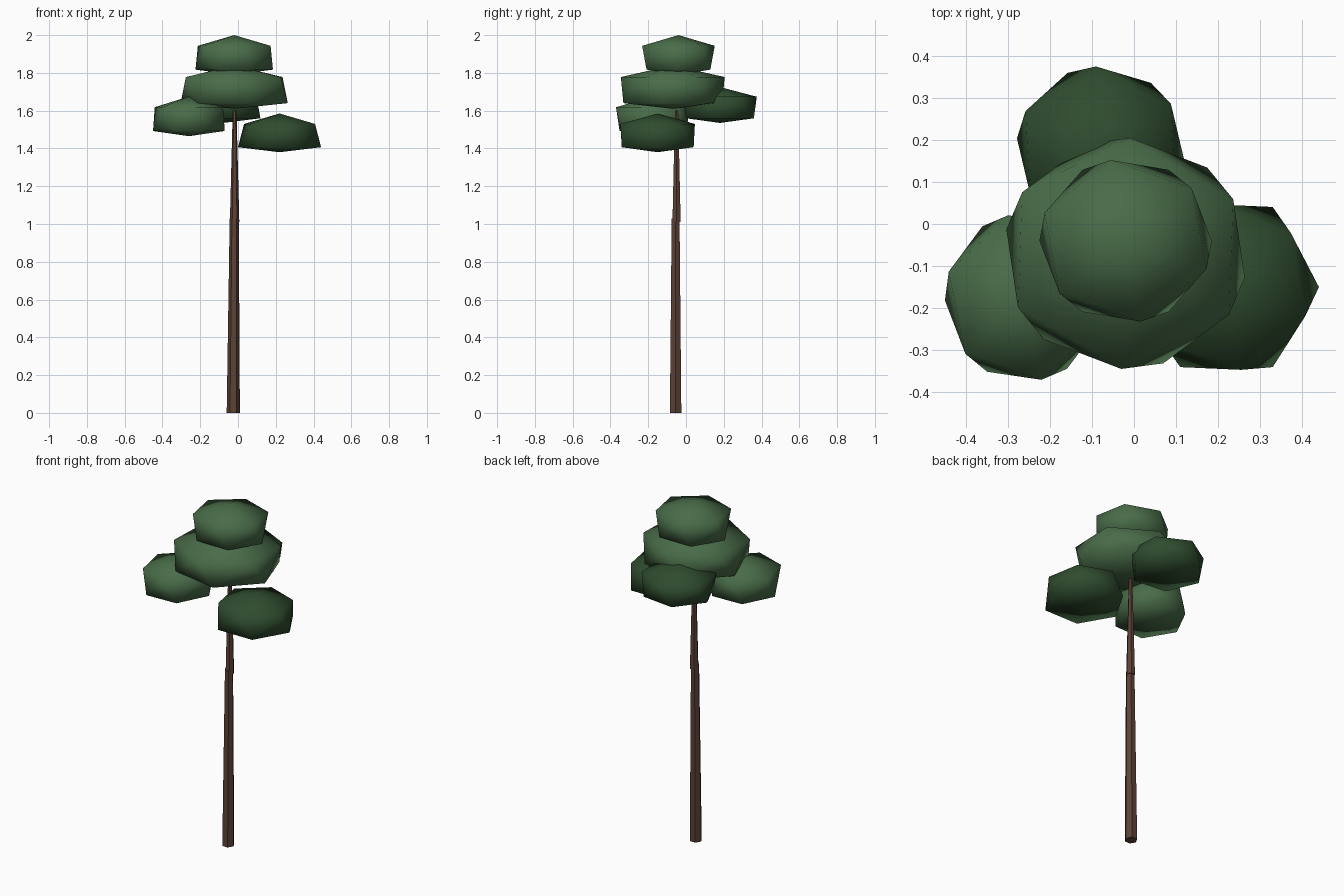
import bpy, bmesh
from math import cos, sin, radians, tau

if "Cube" in bpy.data.objects:
    bpy.data.objects.remove(bpy.data.objects["Cube"], do_unlink=True)


def material(name, rgb):
    m = bpy.data.materials.new(name)
    m.use_nodes = True
    m.diffuse_color = (*rgb, 1)
    bsdf = m.node_tree.nodes["Principled BSDF"]
    bsdf.inputs["Base Color"].default_value = (*rgb, 1)
    bsdf.inputs["Roughness"].default_value = 0.9
    return m


light_green = material("light_green", (0.066, 0.150, 0.066))
dark_green = material("dark_green", (0.028, 0.072, 0.028))
bark = material("bark_brown", (0.107, 0.054, 0.037))


def finish(name, bm, mat, smooth):
    bmesh.ops.recalc_face_normals(bm, faces=bm.faces[:])
    for f in bm.faces:
        f.smooth = smooth
    mesh = bpy.data.meshes.new(name)
    bm.to_mesh(mesh)
    bm.free()
    mesh.materials.append(mat)
    obj = bpy.data.objects.new(name, mesh)
    bpy.context.collection.objects.link(obj)
    return obj


def ring(bm, x, y, z, rx, ry, turn, sides=6):
    angles = [turn + tau * i / sides for i in range(sides)]
    return [bm.verts.new((x + rx * cos(a), y + ry * sin(a), z)) for a in angles]


def bridge(bm, low, high):
    n = len(low)
    for i in range(n):
        j = (i + 1) % n
        bm.faces.new((low[i], low[j], high[j], high[i]))


def cap(bm, loop, tip):
    for i in range(len(loop)):
        bm.faces.new((loop[i], loop[(i + 1) % len(loop)], tip))


def clump(name, mat, x, y, top, rx, ry, height, turn, lower=1.0):
    """Low dome of foliage: two twisted hexagon rings with a tip above and below."""
    bm = bmesh.new()
    turn = radians(turn)
    upper = ring(bm, x, y, top - height * 0.27, rx, ry, turn)
    base = ring(bm, x, y, top - height * 0.87, rx * lower, ry * lower, turn + radians(20))
    bridge(bm, base, upper)
    cap(bm, upper, bm.verts.new((x, y, top)))
    cap(bm, base, bm.verts.new((x, y, top - height)))
    bmesh.ops.triangulate(bm, faces=[f for f in bm.faces if len(f.verts) > 3])
    return finish(name, bm, mat, True)


def trunk_part(name, start, end, r_start, r_end):
    bm = bmesh.new()
    low = ring(bm, *start, r_start, r_start, 0)
    high = ring(bm, *end, r_end, r_end, 0)
    bridge(bm, low, high)
    bm.faces.new(low)
    bm.faces.new(high)
    return finish(name, bm, bark, False)


# Trunk in two tapering lengths
trunk_part("lower_trunk", (-0.025, -0.055, 0), (-0.02, -0.055, 1.03), 0.035, 0.024)
trunk_part("upper_trunk", (-0.018, -0.05, 1.01), (-0.018, -0.05, 1.60), 0.025, 0.010)

# Foliage clumps
clump("top_foliage", light_green, -0.02, -0.04, 2.0, 0.205, 0.195, 0.21, 40)
clump("middle_foliage", light_green, -0.02, -0.07, 1.84, 0.29, 0.275, 0.23, 28)
clump("right_foliage", light_green, -0.26, -0.175, 1.675, 0.19, 0.20, 0.21, 162)
clump("left_foliage", dark_green, 0.22, -0.15, 1.585, 0.20, 0.20, 0.205, 40, 1.1)
clump("back_foliage", dark_green, -0.08, 0.18, 1.725, 0.20, 0.195, 0.19, 33)
